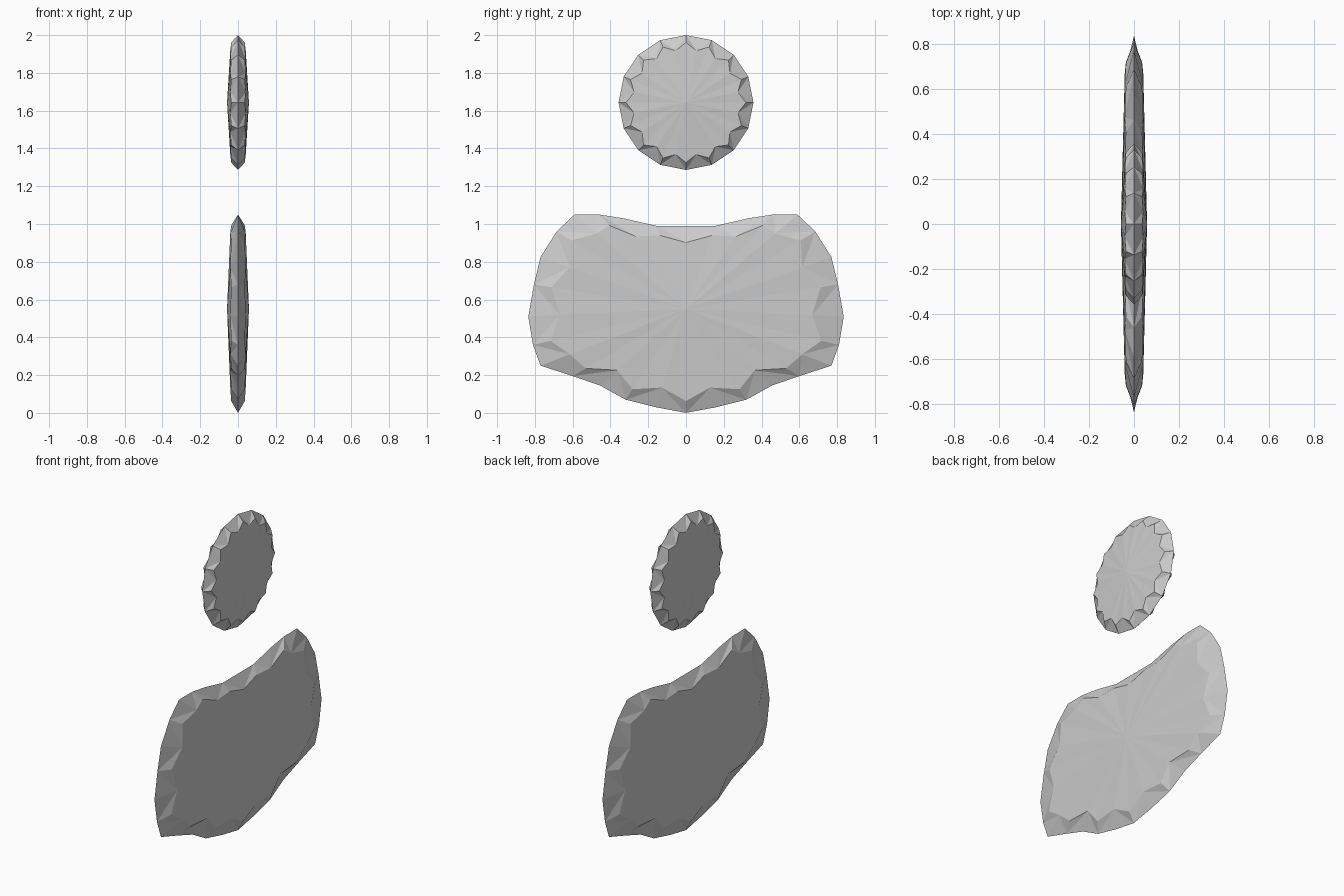
import bpy
import bmesh
from math import sin, cos, pi

cube = bpy.data.objects.get("Cube")
if cube:
    bpy.data.objects.remove(cube, do_unlink=True)

grey = bpy.data.materials.new("light grey")
grey.use_nodes = True
colour = (0.6, 0.6, 0.6, 1)
grey.diffuse_color = colour
grey.node_tree.nodes["Principled BSDF"].inputs["Base Color"].default_value = colour


def faceted_slab(name, outline, centre, near, far):
    """Thin gem: sharp rim, zigzag bevel on both sides, shallow fan to an apex."""
    bm = bmesh.new()
    cy, cz = centre
    rim = [bm.verts.new((0, y, z)) for y, z in outline]
    n = len(rim)
    for side in (-1, 1):
        apex = bm.verts.new((side * 0.058, cy, cz))
        ring = []
        for i, (y, z) in enumerate(outline):
            scale, depth = (far, 0.041) if i % 2 else (near, 0.036)
            ring.append(bm.verts.new((side * depth, cy + (y - cy) * scale,
                                      cz + (z - cz) * scale)))
        for i in range(n):
            j = (i + 1) % n
            bm.faces.new((ring[i], ring[j], apex))
            # split each bevel quad along the diagonal from its inner tooth
            if i % 2:
                bm.faces.new((rim[i], rim[j], ring[i]))
                bm.faces.new((rim[j], ring[j], ring[i]))
            else:
                bm.faces.new((rim[i], rim[j], ring[j]))
                bm.faces.new((rim[i], ring[j], ring[i]))
    bmesh.ops.recalc_face_normals(bm, faces=bm.faces)
    mesh = bpy.data.meshes.new(name)
    bm.to_mesh(mesh)
    bm.free()
    mesh.materials.append(grey)
    obj = bpy.data.objects.new(name, mesh)
    bpy.context.collection.objects.link(obj)
    return obj


# Round head: sixteen rim corners with a midpoint on every edge
R = 0.357
corners = [(R * sin(k * pi / 8), 1.643 + R * cos(k * pi / 8)) for k in range(16)]
circle = []
for k, a in enumerate(corners):
    b = corners[(k + 1) % 16]
    circle += [a, ((a[0] + b[0]) / 2, (a[1] + b[1]) / 2)]
faceted_slab("head_disc", circle, (0, 1.643), 0.89, 0.8)

# Wide shoulders: half outline from bottom to top, mirrored
half = [(0, 0.005), (0.16, 0.03), (0.32, 0.07), (0.455, 0.145), (0.6, 0.195),
        (0.77, 0.25), (0.81, 0.36), (0.835, 0.51), (0.805, 0.68), (0.77, 0.825),
        (0.685, 0.96), (0.59, 1.05), (0.46, 1.05), (0.33, 1.03), (0.155, 0.99),
        (0, 0.99)]
half = [(y, z - 0.005) if z < 0.02 else (y, z) for y, z in half]
torso = half + [(-y, z) for y, z in reversed(half[1:-1])]
faceted_slab("shoulder_slab", torso, (0, 0.55), 0.885, 0.8)
